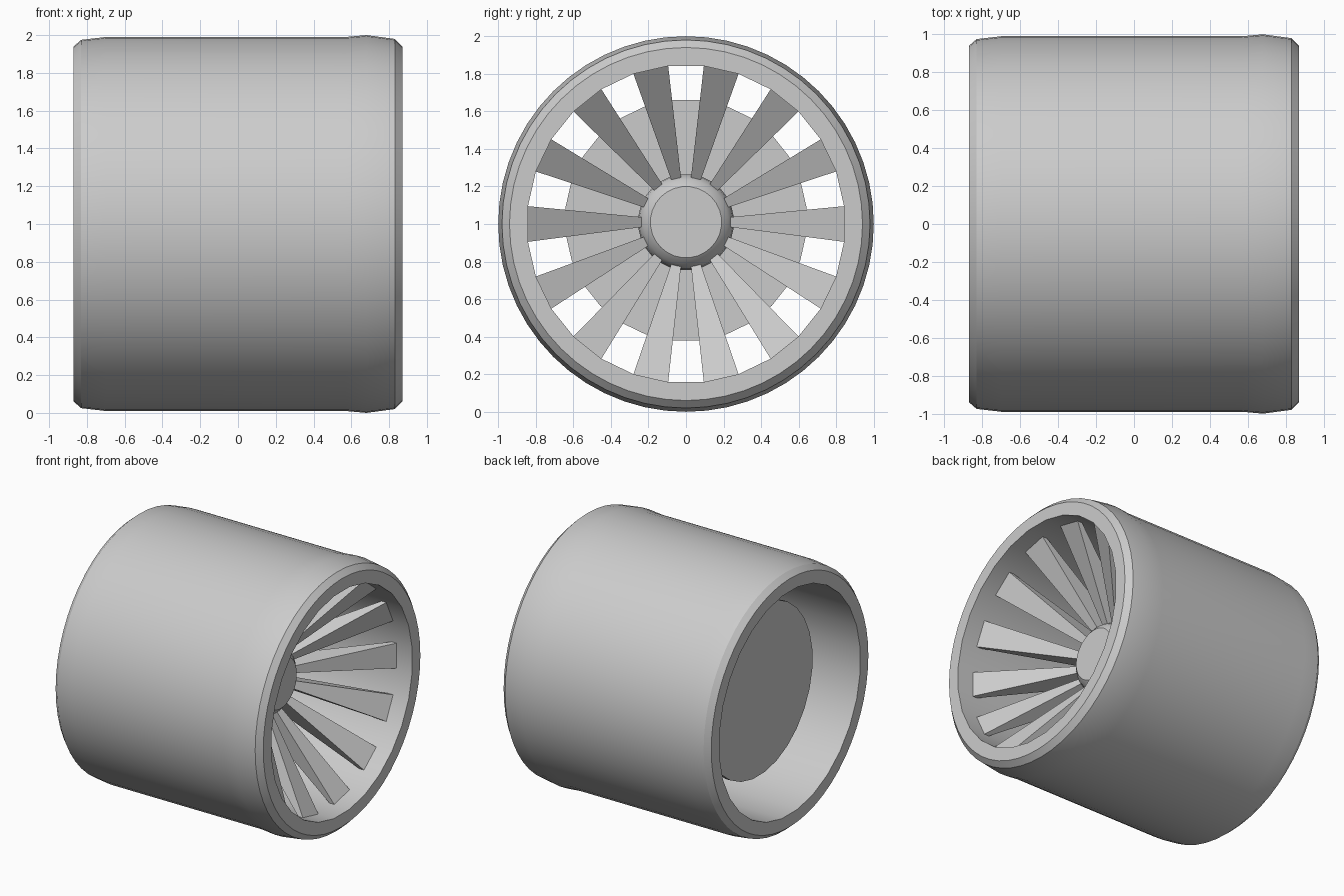
import bpy, bmesh
from math import sin, cos, tan, pi, radians

cube = bpy.data.objects.get("Cube")
if cube:
    bpy.data.objects.remove(cube, do_unlink=True)

GREY = (0.6, 0.6, 0.6, 1)
metal = bpy.data.materials.new("light_grey")
metal.use_nodes = True
metal.diffuse_color = GREY
metal.node_tree.nodes["Principled BSDF"].inputs["Base Color"].default_value = GREY

BLADES = 14
SIDES = BLADES * 2          # one flat per blade and one per gap
HALF = pi / SIDES


def finish(name, bm):
    bmesh.ops.recalc_face_normals(bm, faces=bm.faces)
    mesh = bpy.data.meshes.new(name)
    bm.to_mesh(mesh)
    bm.free()
    mesh.materials.append(metal)
    obj = bpy.data.objects.new(name, mesh)
    bpy.context.collection.objects.link(obj)
    bpy.ops.object.select_all(action='DESELECT')
    obj.select_set(True)
    bpy.context.view_layer.objects.active = obj
    bpy.ops.object.shade_smooth_by_angle(angle=radians(30))
    return obj


def lathe(name, profile, steps, height=1.0, closed=False, faceted=()):
    """Spin (x, radius) points about the x axis; faceted points follow a SIDES-gon."""
    bm = bmesh.new()
    rings = []
    for i, (x, r) in enumerate(profile):
        ring = []
        for k in range(steps):
            a = HALF + 2 * pi * k / steps
            rr = r * cos(HALF) if i in faceted and k % 2 else r
            ring.append(bm.verts.new((x, rr * cos(a), height + rr * sin(a))))
        rings.append(ring)
    pairs = list(zip(rings, rings[1:]))
    if closed:
        pairs.append((rings[-1], rings[0]))
    else:
        bm.faces.new(rings[0])
        bm.faces.new(rings[-1])
    for a, b in pairs:
        for k in range(steps):
            n = (k + 1) % steps
            bm.faces.new((a[k], a[n], b[n], b[k]))
    return finish(name, bm)


# Outer casing: rounded drum with chamfered rims and a faceted bore
casing = [(-0.87, 0.847), (-0.87, 0.94), (-0.83, 0.975), (-0.70, 0.99),
          (0.57, 0.99), (0.68, 1.0), (0.83, 0.98), (0.87, 0.94), (0.87, 0.847)]
lathe("casing", casing, SIDES * 2, closed=True, faceted=(0, len(casing) - 1))

# Recessed hub with a flat nose, its shaft and the rear disc
lathe("hub", [(0.36, 0.19), (0.33, 0.226), (0.285, 0.25), (0.24, 0.256), (0.0, 0.256)],
      SIDES, height=1.01)
lathe("shaft", [(0.02, 0.15), (-0.59, 0.15)], SIDES, height=1.01)
lathe("rear_disc", [(-0.57, 0.645), (-0.61, 0.645)], SIDES, height=1.02)

# Wedge blades rising from the hub to the front of the bore
bm = bmesh.new()
section = [(0.30, 0.23), (0.74, 0.842), (0.70, 0.842), (0.03, 0.23)]
for b in range(BLADES):
    a = 2 * pi * b / BLADES
    sides = []
    for s in (-1, 1):
        loop = []
        for x, r in section:
            w = s * r * tan(HALF)
            lift = 0.01 * (0.842 - r) / 0.6
            loop.append(bm.verts.new((x, r * cos(a) - w * sin(a),
                                      1 + lift + r * sin(a) + w * cos(a))))
        sides.append(loop)
        bm.faces.new(loop)
    for i in range(len(section)):
        j = (i + 1) % len(section)
        bm.faces.new((sides[0][i], sides[0][j], sides[1][j], sides[1][i]))
finish("fan_blades", bm)
